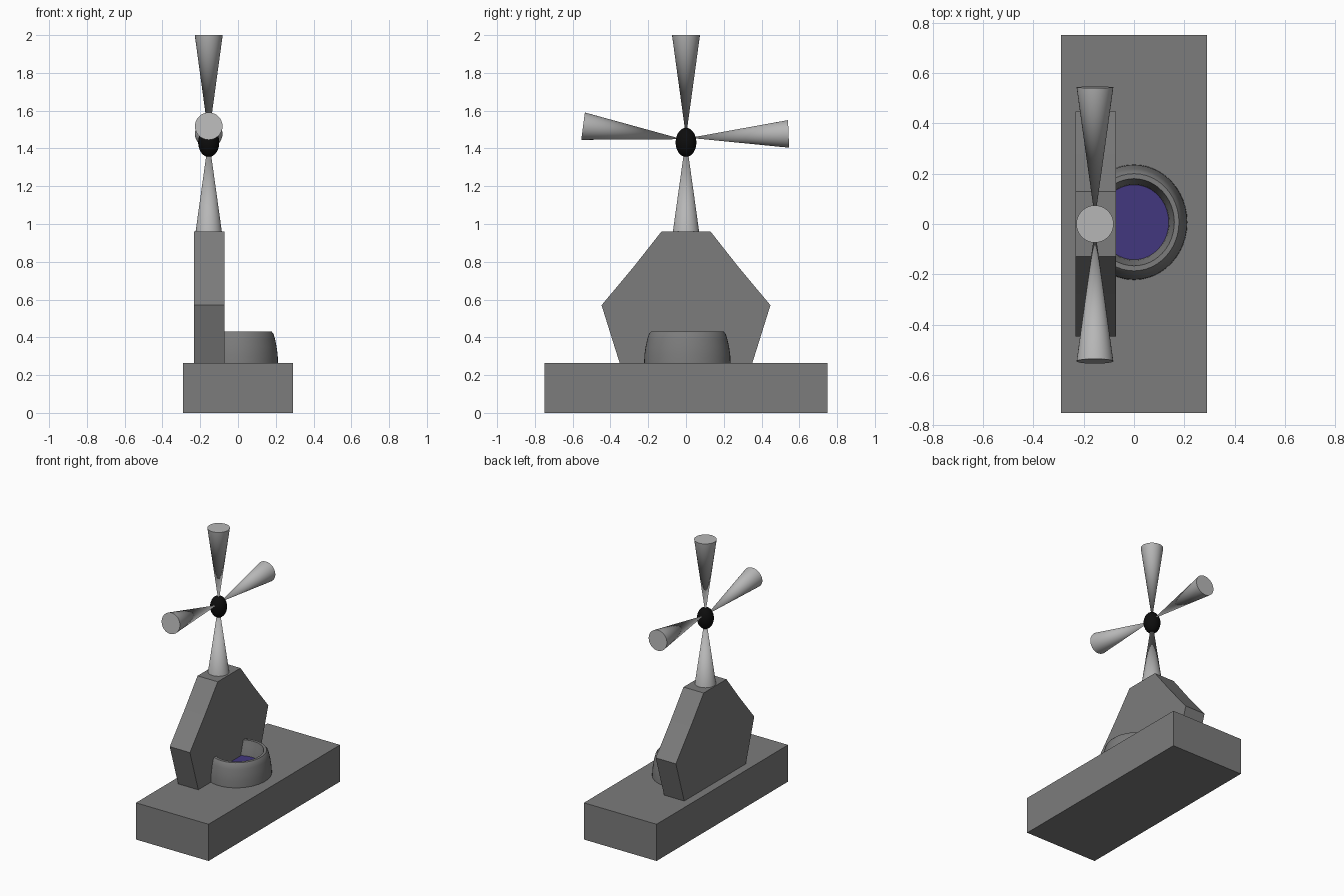
import bpy, bmesh, math
from mathutils import Vector, Matrix

if "Cube" in bpy.data.objects:
    bpy.data.objects.remove(bpy.data.objects["Cube"])


def mat(name, r, g, b):
    m = bpy.data.materials.new(name)
    m.diffuse_color = (r, g, b, 1)
    m.use_nodes = True
    m.node_tree.nodes["Principled BSDF"].inputs["Base Color"].default_value = m.diffuse_color
    return m


STONE = mat("stone grey", 0.20, 0.20, 0.20)
PALE = mat("pale grey", 0.47, 0.47, 0.47)
BLACK = mat("black", 0.004, 0.004, 0.004)
BLUE = mat("deep blue", 0.055, 0.038, 0.21)
AX = -0.155   # x of the blade plane and slab


def finish(name, bm, material, smooth=False):
    bmesh.ops.recalc_face_normals(bm, faces=bm.faces)
    me = bpy.data.meshes.new(name)
    bm.to_mesh(me)
    bm.free()
    me.materials.append(material)
    ob = bpy.data.objects.new(name, me)
    bpy.context.collection.objects.link(ob)
    if smooth:
        bpy.ops.object.select_all(action='DESELECT')
        ob.select_set(True)
        bpy.context.view_layer.objects.active = ob
        bpy.ops.object.shade_smooth_by_angle(angle=math.radians(30))
    return ob


def cone(name, tip, end, r):
    tip, end = Vector(tip), Vector(end)
    d = tip - end
    bm = bmesh.new()
    rot = d.to_track_quat('Z', 'Y').to_matrix().to_4x4()
    bmesh.ops.create_cone(bm, cap_ends=True, segments=32, radius1=r, radius2=0.0,
                          depth=d.length,
                          matrix=Matrix.Translation((tip + end) / 2) @ rot)
    bmesh.ops.remove_doubles(bm, verts=bm.verts, dist=1e-5)
    finish(name, bm, PALE, True)


def lathe(name, profile, material, n=48):
    # oval turned shape around the basin centre
    bm = bmesh.new()
    rings = []
    for r, z in profile:
        rings.append([bm.verts.new((r * 0.925 * math.cos(2 * math.pi * i / n),
                                    0.007 + r * math.sin(2 * math.pi * i / n), z))
                      for i in range(n)])
    for a, b in zip(rings, rings[1:]):
        for i in range(n):
            j = (i + 1) % n
            bm.faces.new((a[i], a[j], b[j], b[i]))
    bm.faces.new(rings[0])
    bm.faces.new(rings[-1])
    finish(name, bm, material, True)


# base block
bm = bmesh.new()
bmesh.ops.create_cube(bm, size=1, matrix=Matrix.Translation((0, 0, 0.1325))
                      @ Matrix.Diagonal((0.58, 1.5, 0.265, 1)))
finish("base", bm, STONE)

# upright angular slab
half = [(0.35, 0.26), (0.447, 0.57), (0.278, 0.772), (0.13, 0.96)]
outline = half + [(-y, z) for y, z in reversed(half)]
bm = bmesh.new()
face = bm.faces.new([bm.verts.new((-0.232, y, z)) for y, z in outline])
ext = bmesh.ops.extrude_face_region(bm, geom=[face], use_keep_orig=True)
bmesh.ops.translate(bm, vec=(0.161, 0, 0),
                    verts=[v for v in ext["geom"] if isinstance(v, bmesh.types.BMVert)])
finish("upright_slab", bm, STONE)

# basin wall and water
lathe("basin", [(0.229, 0.26), (0.227, 0.31), (0.221, 0.35), (0.212, 0.39), (0.204, 0.417),
                (0.193, 0.43), (0.173, 0.43), (0.163, 0.39), (0.152, 0.35), (0.148, 0.32)], STONE)
lathe("basin_water", [(0.148, 0.318), (0.149, 0.326)], BLUE)

# hub
bm = bmesh.new()
bmesh.ops.create_uvsphere(bm, u_segments=32, v_segments=16, radius=1,
                          matrix=Matrix.Translation((AX, 0, 1.432))
                          @ Matrix.Diagonal((0.056, 0.055, 0.077, 1)))
finish("hub", bm, BLACK, True)

# support cone and three blades
cone("support_cone", (AX, 0, 1.457), (AX, 0, 0.92), 0.075)
cone("top_blade", (AX, 0, 1.46), (AX, 0, 2.0), 0.074)
cone("front_blade", (AX, -0.02, 1.449), (AX, -0.545, 1.518), 0.073)
cone("back_blade", (AX, 0.02, 1.456), (AX, 0.543, 1.477), 0.073)
